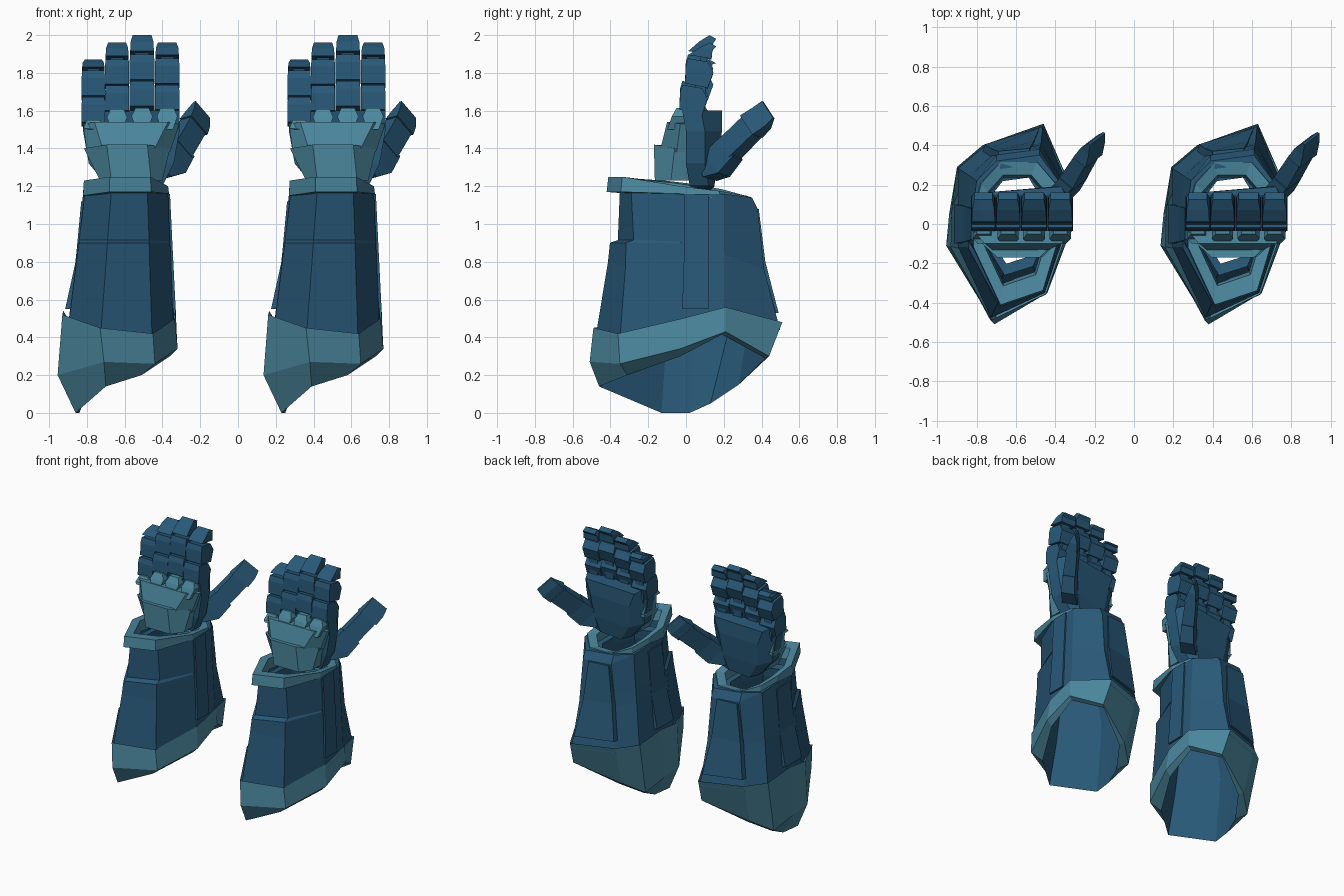
import bpy, bmesh
from mathutils import Vector

if "Cube" in bpy.data.objects:
    bpy.data.objects.remove(bpy.data.objects["Cube"])

SPACING = 1.09  # distance between the two identical gauntlets


def material(name, rgb):
    m = bpy.data.materials.new(name)
    m.diffuse_color = (*rgb, 1)
    m.use_nodes = True
    m.node_tree.nodes["Principled BSDF"].inputs["Base Color"].default_value = m.diffuse_color
    return m


BLUE = material("blue_armour", (0.022, 0.1, 0.19))
TEAL = material("teal_trim", (0.072, 0.25, 0.35))


def loft(name, rings, mat, caps=True, closed=False):
    """Skin matching rings of points and place one copy per gauntlet."""
    bm = bmesh.new()
    vs = [[bm.verts.new(p) for p in r] for r in rings]
    n = len(vs[0])
    pairs = list(zip(vs, vs[1:])) + ([(vs[-1], vs[0])] if closed else [])
    for a, b in pairs:
        for i in range(n):
            j = (i + 1) % n
            bm.faces.new((a[i], a[j], b[j], b[i]))
    if caps and not closed:
        bm.faces.new(vs[0][::-1])
        bm.faces.new(vs[-1])
    bmesh.ops.recalc_face_normals(bm, faces=bm.faces)
    me = bpy.data.meshes.new(name)
    bm.to_mesh(me)
    bm.free()
    me.materials.append(mat)
    for side, dx in (("left", 0), ("right", SPACING)):
        ob = bpy.data.objects.new(name + "_" + side, me)
        ob.location.x = dx
        bpy.context.collection.objects.link(ob)


def lerp(a, b, t):
    return [Vector(p).lerp(Vector(q), t) for p, q in zip(a, b)]


def scaled(ring, s, dz=0, c=(-0.62, 0.02)):
    return [(c[0] + (p[0] - c[0]) * s, c[1] + (p[1] - c[1]) * s, p[2] + dz) for p in ring]


def rect(x0, x1, y0, y1, z, z_back=None):
    zb = z if z_back is None else z_back
    return [(x0, y0, z), (x1, y0, z), (x1, y1, zb), (x0, y1, zb)]


# Forearm cross-sections: left, front-left, front-right, right, right-back,
# back, back-left, left-back, left-middle
wrist = [(-.81, -.12, 1.17), (-.67, -.35, 1.18), (-.48, -.29, 1.17), (-.37, -.03, 1.16), (-.37, .2, 1.16),
         (-.48, .38, 1.08), (-.7, .35, 1.09), (-.8, .22, 1.14), (-.82, .06, 1.16)]
cuff_top = [(-.93, -.12, .52), (-.73, -.49, .45), (-.45, -.36, .42), (-.335, -.02, .5), (-.33, .21, .56),
            (-.46, .51, .48), (-.77, .4, .48), (-.9, .29, .5), (-.925, .06, .54)]
cuff_low = [(-.955, -.11, .2), (-.71, -.51, .27), (-.44, -.35, .26), (-.32, -.03, .34), (-.325, .21, .43),
            (-.44, .44, .3), (-.75, .3, .17), (-.88, .19, .09), (-.94, .05, .17)]
cuff_lip = [(-.86, -.13, 0), (-.7, -.46, .14), (-.51, -.31, .2), (-.36, -.03, .3), (-.36, .19, .415),
            (-.46, .42, .29), (-.72, .28, .15), (-.82, .13, .05), (-.84, .02, 0)]

# Flared elbow cuff, with its slanted open mouth
loft("elbow_cuff", [cuff_top, cuff_low, cuff_lip], TEAL, caps=False)

# Forearm shell, waisted on the outside, with a small step across the front
shell_low = [(max(x, -.895), y, z) for x, y, z in scaled(cuff_top, .975, -.04)]
waist = lerp(shell_low, wrist, .5)
for p in waist[5:7]:
    p.y -= .025
step_low = lerp(waist, wrist, .25)
step_high = lerp(waist, wrist, .28)
for p, q in zip(step_low[:3], step_high[:3]):
    p.z, q.z, p.y = .9, .915, p.y - .005
    q.y += .035
rim = [(p[0], p[1] - (.03 if p[1] > .3 else 0), p[2] + (.06 if p[1] > .3 else 0)) for p in wrist]
loft("forearm_shell", [shell_low, waist, step_low, step_high, wrist, rim, scaled(rim, .86)],
     BLUE, caps=False)
# Inner tube narrowing towards the wrist opening
loft("forearm_lining", [cuff_lip, scaled(cuff_top, .82), scaled(wrist, .62, -.12), scaled(wrist, .6, -.06),
                        scaled(wrist, .76, -.05)], BLUE, caps=False)

# Wrist collar: raised at the front, low at the back
collar = [(-.82, -.12, 1.23), (-.68, -.42, 1.25), (-.46, -.345, 1.25), (-.365, -.03, 1.2), (-.37, .18, 1.175),
          (-.49, .32, 1.15), (-.68, .32, 1.15), (-.78, .21, 1.18), (-.82, .06, 1.21)]
collar_low = [(p[0], p[1], p[2] - (.08 if p[1] < -.1 else .04)) for p in collar]
loft("wrist_collar", [collar_low, scaled(collar, .98), scaled(collar, .76, -.01), scaled(collar, .72, -.09)],
     TEAL, caps=False, closed=True)

# Raised strips on both sides and a tapered plate on the back of the forearm
loft("inner_strip", [rect(-.37, -.33, -.02, .12, .55), rect(-.39, -.345, -.01, .12, .85),
                     rect(-.4, -.36, -.01, .12, 1.16)], BLUE)
loft("outer_strip", [rect(-.915, -.87, -.1, .1, .55), rect(-.86, -.82, -.09, .09, .8),
                     rect(-.83, -.79, -.08, .08, 1.12)], BLUE)
back_plate = [[(-.77, .36, .53), (-.49, .46, .53), (-.48, .49, .53), (-.76, .405, .53)],
              [(-.73, .33, .8), (-.52, .38, .8), (-.51, .42, .8), (-.73, .385, .8)],
              [(-.69, .32, 1.08), (-.54, .34, 1.08), (-.53, .385, 1.08), (-.69, .37, 1.08)]]
loft("back_plate", back_plate, BLUE)


# Back-of-hand plates
def hand_ring(x0, x1, inset, y_front, y_side, y_rear, z, drop=0):
    return [(x0, y_rear, z - drop), (x0, y_side, z - drop), (x0 + inset, y_front, z),
            (x1 - inset, y_front, z), (x1, y_side, z - drop), (x1, y_rear, z - drop)]


loft("lower_hand_plate", [hand_ring(-.73, -.4, .06, -.165, -.08, .05, 1.23),
                          hand_ring(-.815, -.36, .12, -.17, -.06, .1, 1.42, .02)], TEAL)
loft("upper_hand_plate", [hand_ring(-.8, -.36, .09, -.14, -.05, .1, 1.38),
                          hand_ring(-.82, -.31, .06, -.1, -.03, .08, 1.54, .01)], TEAL)

# Palm, bulging towards the rear
palm = [(-.69, -.4, .02, .15, 1.2, .07), (-.79, -.34, .0, .17, 1.32, .09),
        (-.82, -.31, .0, .19, 1.49, .1), (-.82, -.31, -.02, .19, 1.6, .06)]
loft("palm", [[(x0, yf, z), (x1, yf, z), (x1, yf + .1, z), (x1 - i, yb, z), (x0 + i, yb - .03, z - .03),
               (x0, yf + .08, z)] for x0, x1, yf, yb, z, i in palm], BLUE)

# Four plated fingers, each with a knuckle, two overlapping links and a wedge tip
for name, xc, w, top, base in (("little", -.766, .124, 1.87, 1.535), ("ring", -.64, .128, 1.96, 1.595),
                               ("middle", -.508, .132, 2.0, 1.62), ("index", -.375, .13, 1.96, 1.6)):
    a, b = xc - w / 2, xc + w / 2
    zk = min(base, 1.6) - .01
    loft(name + "_knuckle", [rect(xc - .03, xc + .03, -.1, .0, 1.5), rect(a + .01, b - .01, -.075, .01, zk - .02),
                             rect(xc - .035, xc + .035, -.05, .02, zk + .025)], TEAL)
    h = .14
    for i in range(2):
        z, y = base + i * h, -.035 + .03 * i
        loft(f"{name}_link_{i + 1}", [rect(a, b, y, y + .12, z + .005, z - .02),
                                      rect(a, b, y + .004, y + .15, z + h * .7, z + h * .45),
                                      rect(a + .003, b - .003, y + .016, y + .12, z + h - .003, z + h * .85)], BLUE)
    z = base + 2 * h + .015
    loft(name + "_tip", [rect(a + .003, b - .003, .012, .135, z, z - .02),
                         rect(a + .006, b - .006, .07, .14, z + (top - z) * .6, z + (top - z) * .4),
                         rect(a + .016, b - .016, .125, .16, top, top - .02)], BLUE)
    loft(name + "_core", [rect(a + .03, b - .03, .02, .1, base - .05), rect(a + .03, b - .03, .08, .11, z + .01)], BLUE)

# Thumb: links strung along a slanted path, ending in a flared tip plate
axis = Vector((.17, .31, .35)).normalized()
across = Vector((.55, .42, -.65))
across = (across - axis * across.dot(axis)).normalized()
depth = axis.cross(across)


def thumb_ring(centre, wide, deep):
    c = Vector(centre)
    return [c + across * wide * s + depth * deep * t for s, t in ((-1, -1), (1, -1), (1, 1), (-1, 1))]


loft("thumb_base", [thumb_ring((-.43, .1, 1.28), .06, .055), thumb_ring((-.36, .165, 1.315), .08, .05),
                    thumb_ring((-.305, .24, 1.4), .075, .042)], BLUE)
loft("thumb_link", [thumb_ring((-.315, .225, 1.39), .066, .045), thumb_ring((-.235, .355, 1.52), .066, .038)], BLUE)
loft("thumb_tip", [thumb_ring((-.235, .345, 1.515), .074, .042), thumb_ring((-.21, .4, 1.56), .072, .028),
                   thumb_ring((-.19, .435, 1.605), .066, .006)], BLUE)
